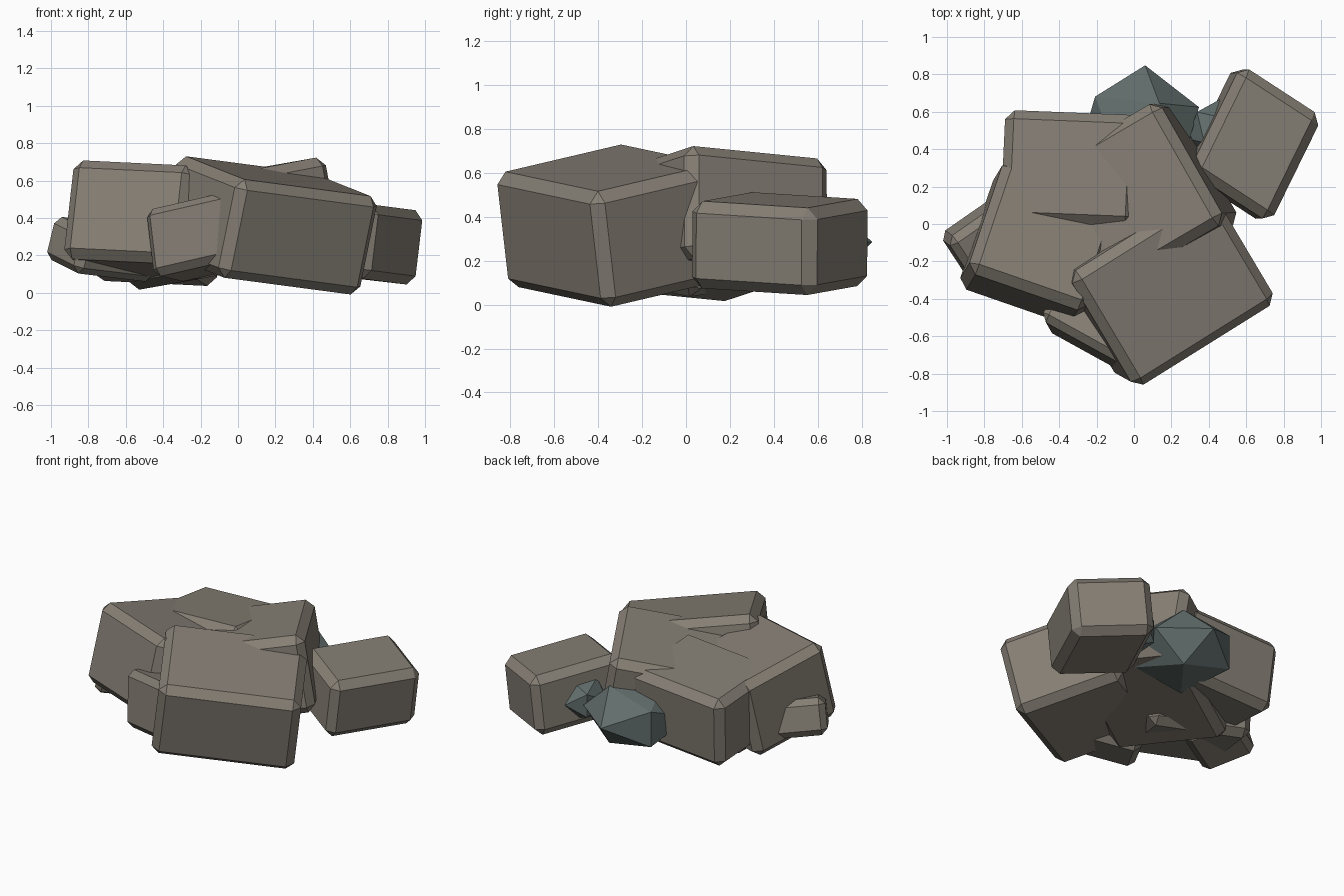
import bpy, bmesh
from math import pi
from mathutils import Vector, Matrix

if "Cube" in bpy.data.objects:
    bpy.data.objects.remove(bpy.data.objects["Cube"])


def material(name, rgb):
    m = bpy.data.materials.new(name)
    m.diffuse_color = (*rgb, 1)
    m.use_nodes = True
    m.node_tree.nodes["Principled BSDF"].inputs["Base Color"].default_value = m.diffuse_color
    return m


STONE = material("warm grey stone", (0.235, 0.21, 0.175))
TEAL = material("dark teal stone", (0.12, 0.155, 0.15))


def finish(name, bm, mat):
    mesh = bpy.data.meshes.new(name)
    bm.to_mesh(mesh)
    bm.free()
    mesh.materials.append(mat)
    ob = bpy.data.objects.new(name, mesh)
    bpy.context.collection.objects.link(ob)


def block(name, corner, u, v, size, bevel=0.05, square=True):
    """Chamfered slab: one top corner, two top edge directions, three sizes."""
    u = Vector(u).normalized()
    v = Vector(v)
    if square:
        v = v - u * v.dot(u)
    v.normalize()
    n = u.cross(v).normalized()
    if n.z < 0:
        n = -n
    centre = Vector(corner) + (u * size[0] + v * size[1] - n * size[2]) / 2
    bm = bmesh.new()
    bmesh.ops.create_cube(bm, size=1)
    for p in bm.verts:
        p.co = centre + u * p.co.x * size[0] + v * p.co.y * size[1] + n * p.co.z * size[2]
    bmesh.ops.recalc_face_normals(bm, faces=bm.faces)
    bmesh.ops.bevel(bm, geom=bm.edges[:], offset=bevel, segments=1,
                    affect='EDGES', profile=0.5)
    finish(name, bm, STONE)


def rock(name, centre, radii, turn):
    """Coarse faceted rock with one point facing the back."""
    bm = bmesh.new()
    bmesh.ops.create_icosphere(bm, subdivisions=1, radius=1)
    rot = Matrix.Rotation(turn, 3, 'Z') @ Matrix.Rotation(-pi / 2, 3, 'X')
    for p in bm.verts:
        p.co = Vector(centre) + Vector(a * b for a, b in zip(rot @ p.co, radii))
    finish(name, bm, TEAL)


# Large slabs of the pile
block("front_slab", (-0.345, -0.28, 0.745), (0.68, 0.425, -0.09), (0.38, -0.55, -0.14), (0.90, 0.725, 0.54))
block("left_slab", (-0.89, -0.245, 0.72), (0.62, -0.215, -0.03), (0.28, 0.9, -0.2), (0.68, 0.66, 0.54))
block("back_left_slab", (-0.69, 0.615, 0.56), (1, -0.04, 0.06), (-0.03, -1, 0.1), (0.72, 0.6, 0.49))
block("centre_slab", (0.485, 0.015, 0.735), (-0.34, 0.6, -0.06), (-0.6, -0.35, -0.115), (0.75, 0.95, 0.52))

# Separate block on the right, slightly skewed
block("right_block", (0.30, 0.285, 0.52), (0.27, 0.55, -0.035), (0.43, -0.28, -0.05), (0.635, 0.52, 0.40), 0.05, False)

# Small low blocks
block("low_left_block", (-0.995, -0.09, 0.42), (0.82, 0.57, -0.1), (0.57, -0.82, -0.28), (0.52, 0.35, 0.24), 0.04)
block("low_front_block", (-0.51, -0.5, 0.445), (0.87, -0.48, 0.2), (0.48, 0.87, -0.12), (0.52, 0.32, 0.37), 0.04)

# Faceted teal rocks at the back
rock("large_back_rock", (0.025, 0.50, 0.285), (0.345, 0.35, 0.23), -0.1)
rock("small_back_rock", (0.43, 0.50, 0.27), (0.15, 0.17, 0.15), -0.2)
